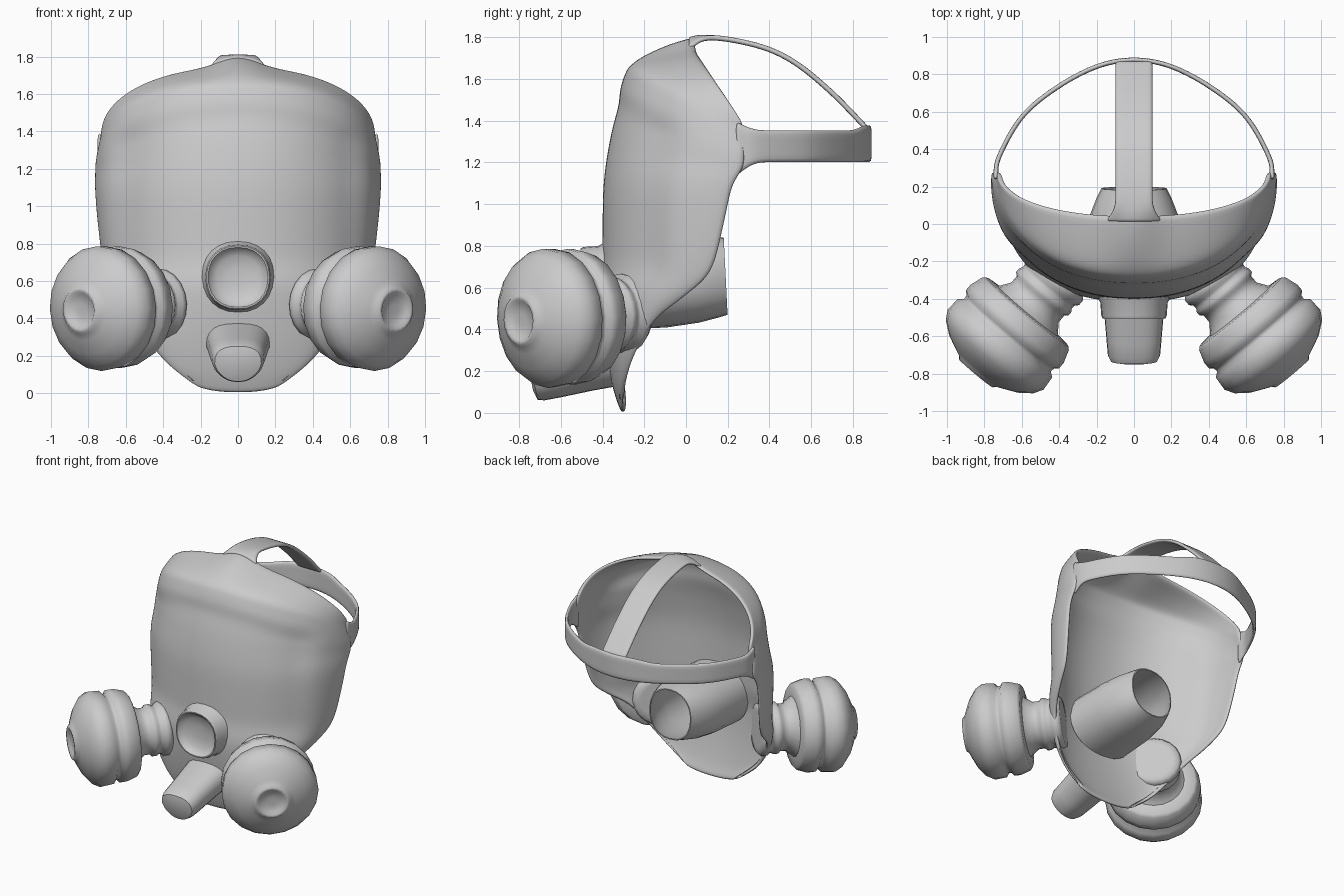
import bpy, bmesh, math
from mathutils import Vector

cube = bpy.data.objects.get("Cube")
if cube:
    bpy.data.objects.remove(cube, do_unlink=True)

rubber = bpy.data.materials.new("light_grey_rubber")
rubber.use_nodes = True
GREY = (0.6, 0.6, 0.6, 1)
rubber.diffuse_color = GREY
rubber.node_tree.nodes["Principled BSDF"].inputs["Base Color"].default_value = GREY


def spline(points, steps):
    """Smooth curve through points of any dimension."""
    pts = [Vector(p) for p in points]
    pts = [2 * pts[0] - pts[1]] + pts + [2 * pts[-1] - pts[-2]]
    out = []
    for a, b, c, d in zip(pts, pts[1:], pts[2:], pts[3:]):
        for k in range(steps):
            t = k / steps
            out.append(0.5 * (2 * b + (c - a) * t + (2 * a - 5 * b + 4 * c - d) * t**2
                              + (3 * b - a - 3 * c + d) * t**3))
    return out + [pts[-2]]


def ease(t):
    t = min(1, max(0, t))
    return t * t * (3 - 2 * t)


def power(v, e):
    return math.copysign(abs(v) ** e, v)


def grid(name, rows, closed=False, thickness=0, smooth=0, angle=40):
    """Skin rows of points; closed rings are capped, open sheets thickened."""
    bm = bmesh.new()
    vs = [[bm.verts.new(p) for p in row] for row in rows]
    n = len(rows[0])
    for lo, hi in zip(vs, vs[1:]):
        for j in range(n if closed else n - 1):
            k = (j + 1) % n
            bm.faces.new((lo[j], lo[k], hi[k], hi[j]))
    if closed:
        bm.faces.new(vs[0])
        bm.faces.new(vs[-1])
        bmesh.ops.recalc_face_normals(bm, faces=bm.faces)
    mesh = bpy.data.meshes.new(name)
    bm.to_mesh(mesh)
    bm.free()
    mesh.materials.append(rubber)
    ob = bpy.data.objects.new(name, mesh)
    bpy.context.collection.objects.link(ob)
    bpy.ops.object.select_all(action='DESELECT')
    ob.select_set(True)
    bpy.context.view_layer.objects.active = ob
    bpy.ops.object.shade_smooth_by_angle(angle=math.radians(angle))
    if thickness:
        mod = ob.modifiers.new("thickness", 'SOLIDIFY')
        mod.thickness, mod.offset = thickness, -1
    if smooth:
        mod = ob.modifiers.new("rounding", 'SUBSURF')
        mod.levels = mod.render_levels = smooth


def lathe(name, profile, origin, axis, sides=20, squareness=1.0, angle=40):
    """Turn (distance along axis, radius) pairs about an axis."""
    origin, axis = Vector(origin), Vector(axis).normalized()
    side = axis.cross(Vector((0, 0, 1))).normalized()
    up = side.cross(axis)
    ring = [2 * math.pi * i / sides for i in range(sides)]
    rows = [[origin + axis * s + side * r * power(math.cos(a), squareness)
             + up * r * power(math.sin(a), squareness) for a in ring] for s, r in profile]
    grid(name, rows, closed=True, angle=angle)


def oval_loft(name, sections, squareness, lean, taper):
    """Loft rounded sections (y, centre z, half width, half height) along y."""
    rows = []
    for y, z, w, h in sections:
        row = []
        for i in range(24):
            a = 2 * math.pi * i / 24
            px = w * power(math.cos(a), squareness) * (1 + taper * min(0, math.sin(a)))
            pz = h * power(math.sin(a), squareness)
            row.append((px, y - lean * pz, z + pz))
        rows.append(row)
    grid(name, rows, closed=True)


# Face shell: front y, front z, half width, rim y, rim z, from chin to crown
shell_rows = spline([
    (-.31, 0, .24, -.30, .06), (-.345, .1, .39, -.28, .18), (-.38, .25, .50, -.23, .31),
    (-.405, .4, .59, -.14, .45), (-.42, .55, .67, 0, .56), (-.425, .72, .72, .12, .68),
    (-.425, .9, .75, .18, .9), (-.42, 1.1, .765, .22, 1.08), (-.395, 1.28, .765, .27, 1.17),
    (-.36, 1.43, .762, .28, 1.23), (-.305, 1.59, .75, .28, 1.29),
    (-.26, 1.67, .74, .28, 1.33), (-.13, 1.715, .735, .275, 1.365),
    (.04, 1.75, .73, .265, 1.40)], 3)
rows = []
for yf, zf, w, yb, zb in shell_rows:
    row = []
    for i in range(41):
        t = math.pi * (i / 40 - .5)
        c = 1 - math.cos(t)
        x = w * power(math.sin(t), .93)
        p = Vector((x, yf + (yb - yf) * c, zf + (zb - zf) * c))
        # Crown rises to a soft peak under the strap
        p.z += .057 * ease((zf - 1.66) / .1) * math.exp(-(x / .13) ** 2)
        # Shallow sunken visor with a soft border
        top = 1.57 - .35 * x * x
        sink = ease((.71 - abs(x)) / .12) * ease((top - p.z) / .1) * ease((p.z - .55) / .2)
        inward = Vector((-p.x, .2 - p.y, 0)).normalized()
        row.append(p + inward * .025 * sink)
    rows.append(row)
grid("face_shell", rows, thickness=.025, smooth=1)

# Strap around the back of the head, flared where it leaves the shell
half = [(.752, .24), (.735, .36), (.61, .58), (.42, .74), (.2, .855)]
loop = spline(half + [(0, .89)] + [(-x, y) for x, y in reversed(half)], 5)
rows = []
for k in range(5):
    row = []
    for x, y in loop:
        flare = max(0, (.38 - y) / .14) ** 2
        low, high = 1.2 - .07 * flare, 1.355 + .045 * flare + .025 * ease((y - .8) / .08)
        row.append((x, y, low + (high - low) * k / 4))
    rows.append(row)
grid("back_strap", rows, thickness=.025, smooth=1)

# Strap over the crown
arc = spline([(.01, 1.802), (.08, 1.812), (.22, 1.8), (.4, 1.755), (.55, 1.675),
              (.7, 1.55), (.8, 1.45), (.88, 1.365)], 3)
rows = []
for y, z in arc:
    spread = max(0, (.13 - y) / .12) ** 2
    w = .1 + .06 * spread
    rows.append([(w * k / 3, y, z - .055 * spread * (k / 3) ** 2) for k in range(-3, 4)])
grid("crown_strap", rows, thickness=.025, smooth=1)

# Round port on the front
lathe("front_port", [(-.05, .2), (.01, .192), (.03, .18), (.1, .175), (.115, .168),
                     (.115, .16), (.095, .148), (.075, .115), (.065, .05)],
      (0, -.39, .62), (0, -1, 0), sides=24, squareness=.9)

# Hollow breathing cup inside the shell, with its thin lining
outer = [(-.36, .62, .27, .225), (-.1, .63, .26, .22), (.05, .64, .235, .208),
         (.14, .65, .2, .195), (.19, .655, .175, .185)]
lining = [(y, z, w - .008, h - .008) for y, z, w, h in reversed(outer)]
oval_loft("inner_cup", outer + lining, .9, .05, 0)

# Drooping outlet below the port
oval_loft("outlet", [(-.37, .25, .17, .125), (-.47, .225, .16, .118), (-.62, .185, .147, .11),
                     (-.70, .165, .14, .105), (-.73, .157, .125, .094),
                     (-.742, .154, .07, .05)], .75, .2, .35)

# Filter canisters with ribbed necks, one on each side
neck = [(-.275, .13), (-.275, .17), (-.25, .19), (-.22, .19), (-.20, .172), (-.18, .172),
        (-.165, .182), (-.14, .182), (-.125, .165), (-.08, .165), (-.03, .20), (.02, .25)]
drum = [(-.02, .2), (-.015, .285), (0, .302), (.07, .325), (.11, .325), (.125, .305),
        (.15, .302), (.17, .328), (.25, .334), (.30, .305), (.35, .24), (.385, .165),
        (.40, .13), (.415, .118), (.415, .10), (.40, .085), (.395, .03)]
for name, side in (("left", 1), ("right", -1)):
    base, axis = (side * .58, -.48, .465), (side * .64, -.765, -.05)
    lathe(name + "_filter_neck", neck, base, axis, angle=60)
    lathe(name + "_filter_drum", drum, base, axis, angle=60)
